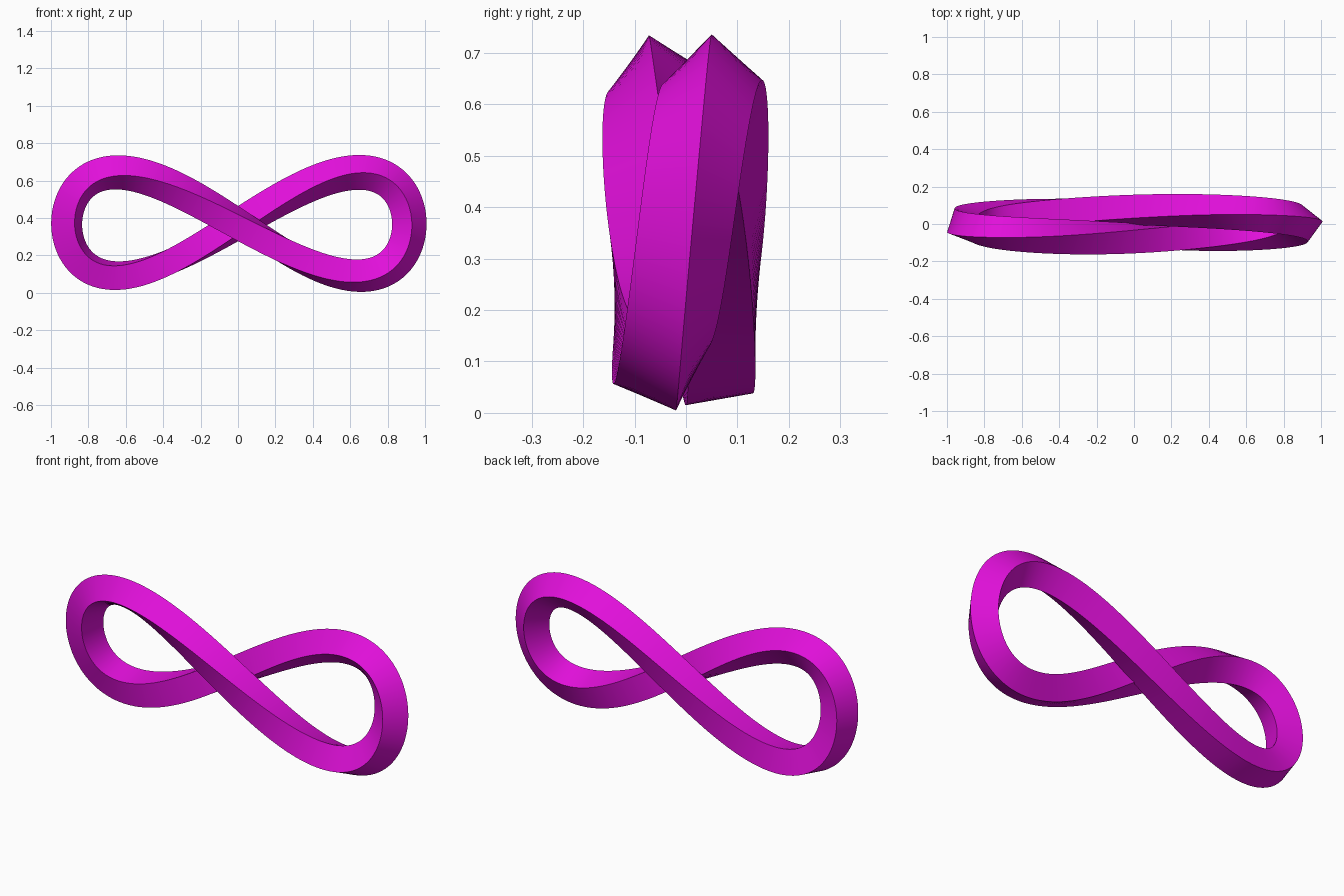
import bpy, bmesh
from math import sin, cos, pi, radians, degrees
from mathutils import Vector

if "Cube" in bpy.data.objects:
    bpy.data.objects.remove(bpy.data.objects["Cube"])

RINGS = 240       # cross-sections along the loop
SIDES = 4         # square bar
RADIUS = 0.093    # centre to corner of the bar


def centre(t):
    # figure-eight path whose strands pass in front of each other
    return Vector((0.916 * cos(t), 0.075 * sin(t), 0.3675 + 0.276 * sin(2 * t)))


def roll(t):
    # half turn over the whole loop, faster through the crossing
    return radians(16.5 + 1.2 * cos(2 * t) - 9.6 * cos(t) + 11 * sin(2 * t)) - t / 2


def ring(bm, t):
    p = centre(t)
    tangent = (centre(t + 1e-3) - centre(t - 1e-3)).normalized()
    n = Vector((tangent.z, 0, -tangent.x)).normalized()
    b = tangent.cross(n)
    if b.y < 0:
        b = -b
    angles = [roll(t) + 2 * pi * j / SIDES for j in range(SIDES)]
    return [bm.verts.new(p + RADIUS * (cos(a) * n + sin(a) * b)) for a in angles]


# Twisted square bar swept around the path
bm = bmesh.new()
rings = [ring(bm, 2 * pi * i / RINGS) for i in range(RINGS)]
# the half turn shifts the corners by two where the loop closes
rings.append([rings[0][(j - 2) % SIDES] for j in range(SIDES)])
for r0, r1 in zip(rings, rings[1:]):
    for j in range(SIDES):
        k = (j + 1) % SIDES
        bm.faces.new((r0[j], r0[k], r1[k], r1[j]))
bmesh.ops.recalc_face_normals(bm, faces=bm.faces)

mesh = bpy.data.meshes.new("twisted_loop")
bm.to_mesh(mesh)
bm.free()
loop = bpy.data.objects.new("twisted_loop", mesh)
bpy.context.collection.objects.link(loop)

# Magenta finish
mat = bpy.data.materials.new("magenta")
mat.diffuse_color = (0.75, 0.005, 0.7, 1)
mat.use_nodes = True
mat.node_tree.nodes["Principled BSDF"].inputs["Base Color"].default_value = mat.diffuse_color
mesh.materials.append(mat)

# Smooth along the bar, sharp at its corners
bpy.context.view_layer.objects.active = loop
loop.select_set(True)
bpy.ops.object.shade_smooth_by_angle(angle=radians(40))
